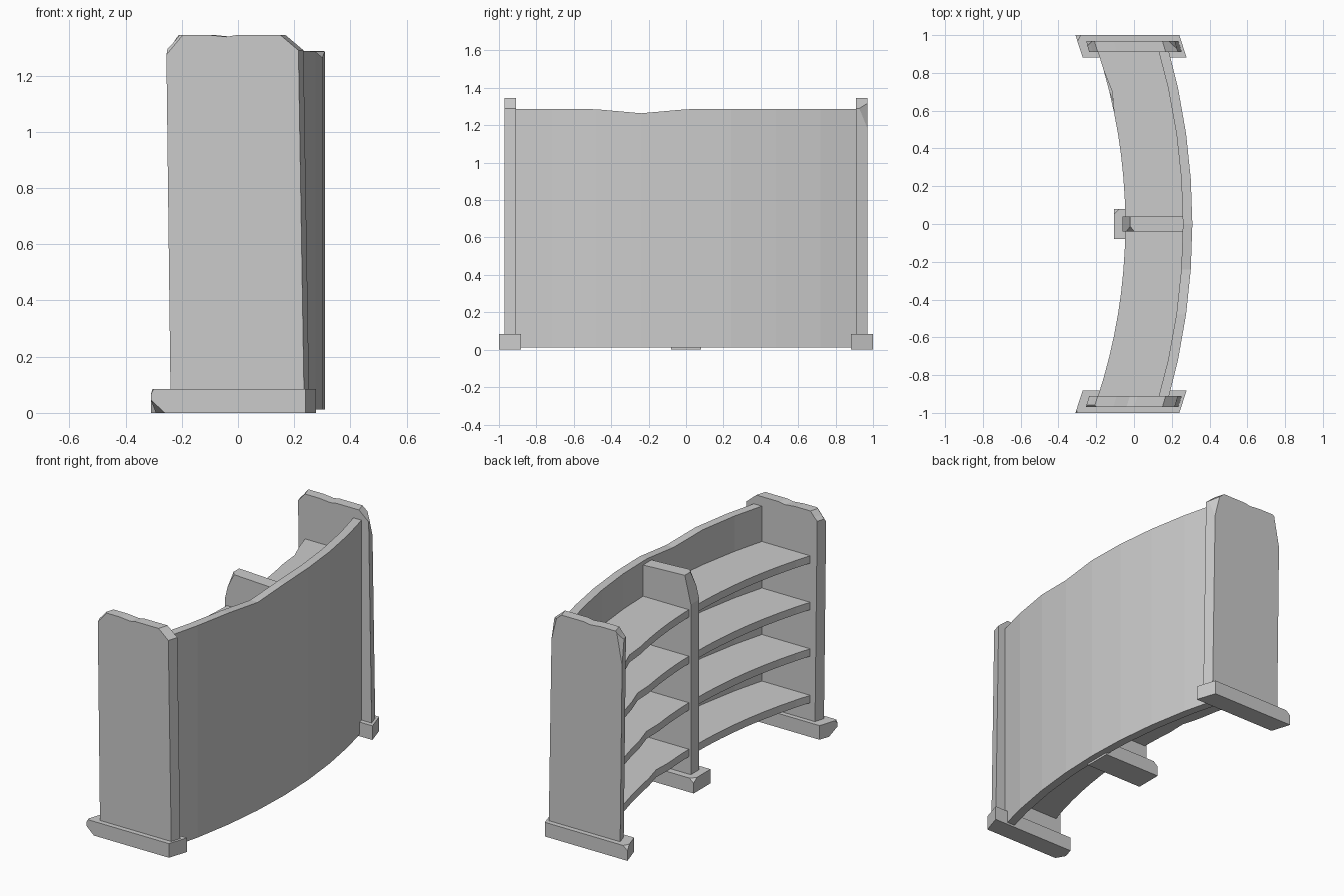
import bpy, bmesh, math

cube = bpy.data.objects.get("Cube")
if cube:
    bpy.data.objects.remove(cube, do_unlink=True)

mat = bpy.data.materials.new("plain grey")
mat.use_nodes = True
GREY = (0.6, 0.6, 0.6, 1)
mat.diffuse_color = GREY
mat.node_tree.nodes["Principled BSDF"].inputs["Base Color"].default_value = GREY


def finish(name, bm):
    """Turn a bmesh into a grey object."""
    bmesh.ops.recalc_face_normals(bm, faces=bm.faces)
    mesh = bpy.data.meshes.new(name)
    bm.to_mesh(mesh)
    bm.free()
    mesh.materials.append(mat)
    bpy.context.collection.objects.link(bpy.data.objects.new(name, mesh))


def prism(name, bottom, top, chips=()):
    """Solid between two matching outlines; chips are (point, normal) cuts."""
    bm = bmesh.new()
    a = [bm.verts.new(p) for p in bottom]
    b = [bm.verts.new(p) for p in top]
    n = len(a)
    bm.faces.new(a[::-1])
    bm.faces.new(b)
    for i in range(n):
        j = (i + 1) % n
        bm.faces.new((a[i], a[j], b[j], b[i]))
    for point, normal in chips:
        geom = bm.verts[:] + bm.edges[:] + bm.faces[:]
        cut = bmesh.ops.bisect_plane(bm, geom=geom, plane_co=point, plane_no=normal, clear_outer=True)
        edges = [e for e in cut["geom_cut"] if isinstance(e, bmesh.types.BMEdge)]
        bmesh.ops.holes_fill(bm, edges=edges)
    finish(name, bm)


def curved_slab(name, near, far, ys, z0, top):
    """Curved board between two arcs, built as a strip; top(y) is its height."""
    bm = bmesh.new()
    rings = []
    for y in ys:
        corners = ((near(y), z0), (far(y), z0), (far(y), top(y)), (near(y), top(y)))
        rings.append([bm.verts.new((x, y, z)) for x, z in corners])
    for r, s in zip(rings, rings[1:]):
        for i in range(4):
            j = (i + 1) % 4
            bm.faces.new((r[i], r[j], s[j], s[i]))
    bm.faces.new(rings[0])
    bm.faces.new(rings[-1][::-1])
    finish(name, bm)


def arc(peak, radius, y):
    return peak - radius + math.sqrt(radius * radius - y * y)


def outer(y):
    return arc(0.309, 3.45, y)


def inner(y):
    return arc(0.259, 3.35, y)


def front(y):
    return arc(-0.046, 2.95, y)


def span(y0, y1, count):
    return [y0 + (y1 - y0) * i / count for i in range(count + 1)]


# Curved back board with a worn dip in its top edge
def board_top(y):
    return 1.288 - 0.024 * max(0, 1 - abs(y + 0.24) / 0.27)


curved_slab("back_board", inner, outer, span(-0.96, 0.96, 8), 0.012, board_top)

# Four shelves in each bay, with small wear on the front edges of one bay
for level in range(4):
    z = 0.235 + 0.28 * level
    for side, sign in (("left", 1), ("right", -1)):
        worn = 0.35 + 0.1 * level

        def edge(y):
            return front(y) + (0.015 if sign > 0 and abs(y - worn) < 0.06 else 0)

        curved_slab(f"shelf_{side}_{level + 1}", edge, lambda y: inner(y) + 0.01,
                    span(sign * 0.02, sign * 0.93, 8), z - 0.045, lambda y: z)

# End panels: worn outline, sheared toward the curve
profile = [(-0.24, 0.06), (0.235, 0.06), (0.215, 1.29), (0.15, 1.345), (0.0, 1.345),
           (-0.04, 1.338), (-0.11, 1.345), (-0.21, 1.345), (-0.235, 1.315), (-0.255, 1.295)]
panel_chips = {
    1: [((0.2, 0.97, 1.25), (0.8, 0.7, 0.2)), ((-0.24, 0.97, 1.22), (-0.8, 0.6, 0.15))],
    -1: [((-0.25, -0.97, 1.28), (-0.6, -0.6, 0.5))],
}
for side, sign in (("left", 1), ("right", -1)):
    outside = [(x, sign * 0.97, z) for x, z in profile]
    inside = [(x + 0.018, sign * 0.91, z) for x, z in profile]
    prism(f"end_panel_{side}", outside, inside, panel_chips[sign])

# Centre divider with a sloped front top corner
profile = [(-0.06, 0.06), (0.27, 0.06), (0.27, 1.262), (-0.02, 1.275), (-0.06, 1.11)]
prism("centre_divider", [(x, -0.04, z) for x, z in profile], [(x, 0.04, z) for x, z in profile],
      [((-0.035, -0.04, 1.2), (-0.6, -0.5, 0.3))])

# Feet under the ends and the divider, with chipped front corners
foot_chips = {
    1: [((-0.29, 1, 0.078), (-0.6, 0.3, 0.7))],
    -1: [((-0.26, -1, 0), (-0.6, -0.35, -0.65)), ((-0.3, -1, 0.085), (-0.8, -0.2, 0.4))],
}
for side, sign in (("left", 1), ("right", -1)):
    outline = [(-0.31, sign), (0.24, sign), (0.278, sign * 0.882), (-0.272, sign * 0.882)]
    prism(f"foot_{side}", [(x, y, 0) for x, y in outline], [(x, y, 0.085) for x, y in outline],
          foot_chips[sign])
outline = [(-0.107, -0.08), (0.27, -0.08), (0.27, 0.08), (-0.107, 0.08)]
prism("foot_centre", [(x, y, 0) for x, y in outline], [(x, y, 0.085) for x, y in outline],
      [((-0.1, 0.07, 0.075), (-0.5, 0.5, 0.6))])
